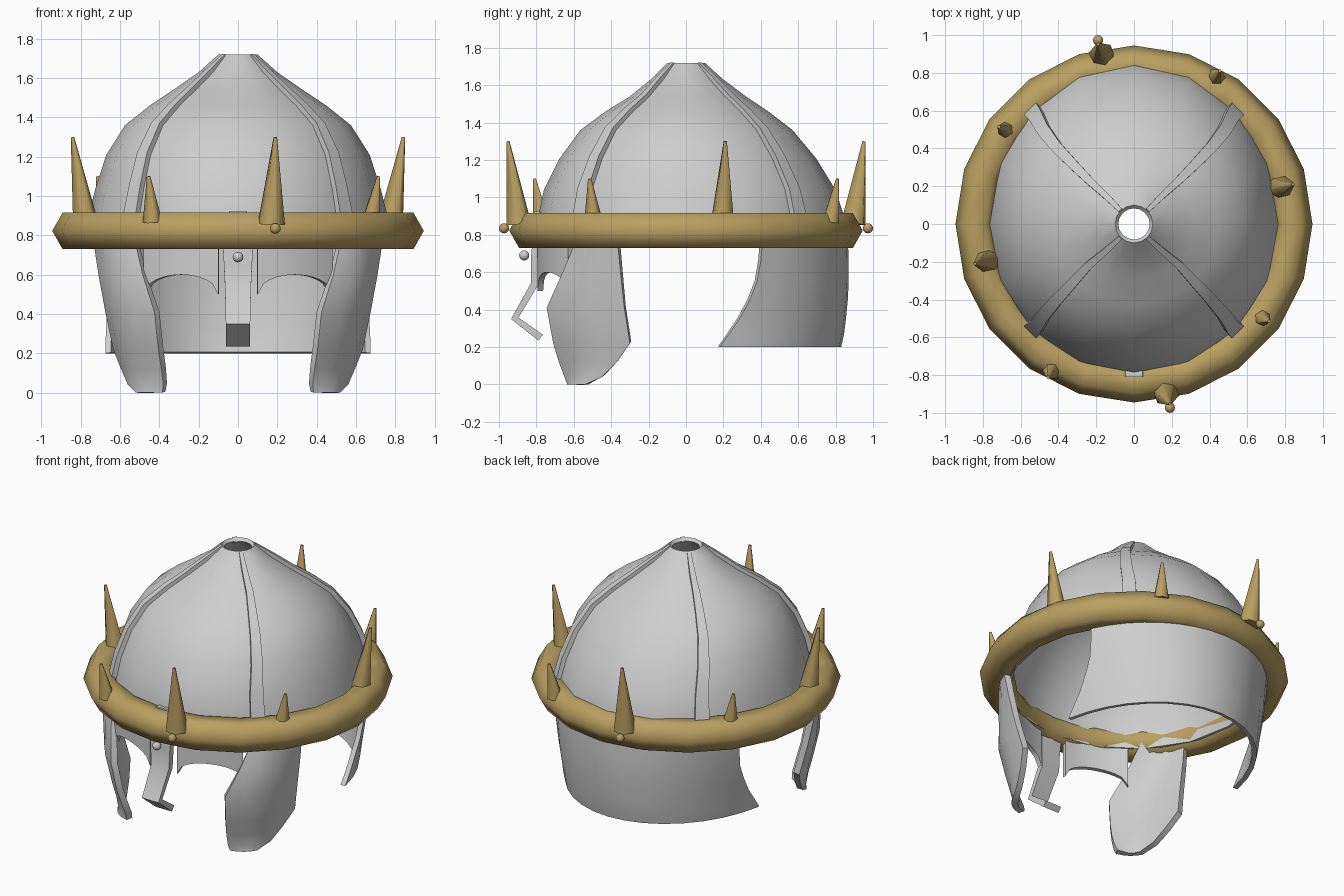
import bpy, bmesh
from math import sin, cos, pi, radians, asin, sqrt
from mathutils import Vector, Matrix

if "Cube" in bpy.data.objects:
    bpy.data.objects.remove(bpy.data.objects["Cube"])


def material(name, rgb):
    m = bpy.data.materials.new(name)
    m.use_nodes = True
    m.diffuse_color = (*rgb, 1)
    m.node_tree.nodes["Principled BSDF"].inputs["Base Color"].default_value = (*rgb, 1)
    return m


steel = material("steel", (0.62, 0.62, 0.62))
gold = material("gold", (0.49, 0.35, 0.12))


def finish(name, bm, mat, thickness=0, offset=-1, mirror=False, split=40):
    me = bpy.data.meshes.new(name)
    for f in bm.faces:
        f.smooth = True
    bm.to_mesh(me)
    bm.free()
    me.materials.append(mat)
    ob = bpy.data.objects.new(name, me)
    bpy.context.collection.objects.link(ob)
    if thickness:
        s = ob.modifiers.new("Thickness", "SOLIDIFY")
        s.thickness, s.offset = thickness, offset
    if mirror:
        ob.modifiers.new("Mirror", "MIRROR")
    if split:
        e = ob.modifiers.new("Sharp edges", "EDGE_SPLIT")
        e.split_angle = radians(split)
    return ob


def sheet(name, rows, mat, closed=False, **kw):
    """Skin a grid of points; rows run downward, columns counter-clockwise."""
    bm = bmesh.new()
    grid = [[bm.verts.new(p) for p in row] for row in rows]
    for a, b in zip(grid, grid[1:]):
        n = len(a)
        for j in range(n if closed else n - 1):
            k = (j + 1) % n
            bm.faces.new((a[j], b[j], b[k], a[k]))
    return finish(name, bm, mat, **kw)


# Dome: height, half width, front depth, back depth
DOME = [(1.72, .10, .10, .10), (1.63, .20, .19, .20), (1.54, .33, .30, .32),
        (1.46, .45, .43, .44), (1.36, .575, .565, .57), (1.21, .67, .675, .695),
        (1.04, .725, .76, .80), (.90, .76, .79, .845), (.76, .78, .80, .86)]


def dome_point(level, angle, out=0.0):
    z, a, front, back = level
    s = sin(angle)
    return Vector(((a + out) * cos(angle), ((front if s < 0 else back) + out) * s, z + out * .6))


sheet("dome", [[dome_point(l, 2 * pi * j / 16) for j in range(16)] for l in DOME],
      steel, closed=True, thickness=.025)

# Four tapering ribs over the dome seams
for k, name in enumerate(("back_left", "back_right", "front_right", "front_left")):
    ang = pi / 4 + k * pi / 2
    side = Vector((-sin(ang), cos(ang), 0))
    rows = []
    for i, level in enumerate(DOME[:-1]):
        w = .012 + .033 * i / 7
        mid = dome_point(level, ang, .02 if i else .004)
        rows.append([mid - side * w, mid + side * w])
    sheet(name + "_rib", rows, steel, thickness=.035)

# Crown ring with hexagonal section
rows = []
for i in range(7):
    t = pi / 2 - i * pi / 3 + pi / 6
    r, z = .84 + .105 * cos(t - pi / 3 * 2), .823 + .107 * sin(t - pi / 3 * 2)
    rows.append([(r * cos(j * pi / 10), r * sin(j * pi / 10), z) for j in range(20)])
ring = sheet("crown_ring", rows, gold, closed=True, split=0)
bm = bmesh.new()
bm.from_mesh(ring.data)
bmesh.ops.remove_doubles(bm, verts=bm.verts, dist=.0005)
bmesh.ops.recalc_face_normals(bm, faces=bm.faces)
bm.to_mesh(ring.data)
bm.free()


def spike(name, base, tip, radius):
    base, tip = Vector(base), Vector(tip)
    d = tip - base
    bm = bmesh.new()
    m = Matrix.Translation((base + tip) / 2) @ d.to_track_quat("Z", "Y").to_matrix().to_4x4()
    bmesh.ops.create_cone(bm, cap_ends=True, segments=6, radius1=radius, radius2=.009,
                          depth=d.length, matrix=m)
    finish(name, bm, gold, split=65)


def ball(name, centre, radius, mat):
    bm = bmesh.new()
    bmesh.ops.create_uvsphere(bm, u_segments=12, v_segments=8, radius=radius,
                              matrix=Matrix.Translation(centre))
    finish(name, bm, mat, split=0)


# Spikes and studs repeat under a half turn
for s, end in ((1, "a"), (-1, "b")):
    spike("side_spike_" + end, (s * .775, s * .195, .86), (s * .842, s * .21, 1.3), .066)
    spike("end_spike_" + end, (s * .17, -s * .895, .86), (s * .19, -s * .952, 1.3), .07)
    spike("small_spike_" + end, (s * .675, -s * .495, .87), (s * .715, -s * .515, 1.1), .05)
    spike("small_end_spike_" + end, (-s * .435, -s * .775, .87), (-s * .455, -s * .81, 1.1), .05)
    ball("ring_stud_" + end, (s * .19, -s * .973, .835), .027, gold)
ball("nose_stud", (0, -.865, .69), .027, steel)

# Neck guard: height, half width, depth, front edge
rows = []
for z, a, b, y in ((.78, .78, .865, .41), (.66, .765, .87, .40), (.55, .745, .87, .38),
                   (.45, .73, .865, .34), (.35, .71, .855, .285), (.27, .70, .845, .23),
                   (.20, .69, .83, .18)):
    t0 = asin(y / b)
    rows.append([(a * cos(t), b * sin(t), z)
                 for t in (t0 + (pi - 2 * t0) * j / 16 for j in range(17))])
sheet("neck_guard", rows, steel, thickness=.03)

# Cheek guards: height, front edge x y, rear edge x y
rows = []
for z, fx, fy, rx, ry in ((.80, .53, -.575, .74, -.37), (.60, .485, -.66, .71, -.35),
                          (.41, .425, -.745, .675, -.33), (.22, .405, -.71, .635, -.30),
                          (.12, .39, -.68, .595, -.37), (.04, .38, -.65, .56, -.45),
                          (.0, .385, -.635, .52, -.54)):
    f, r = Vector((fx, fy, z)), Vector((rx, ry, z))
    out = Vector((fy - ry, 0, 0))
    bulge = Vector((ry - fy, -(rx - fx) * -1 * -1, 0)) * .12
    rows.append([f.lerp(r, t) + bulge * 4 * t * (1 - t) for t in (0, .25, .5, .75, 1)])
sheet("cheek_guards", rows, steel, thickness=.04, mirror=True)

# Brow plates with an arched lower edge
rows = []
for i in range(5):
    row = []
    for j in range(13):
        u = j / 12
        x = .10 + .38 * u
        low = .50 + .10 * sqrt(max(0, 1 - (2 * u - 1) ** 2))
        row.append((x, -.80 * sqrt(1 - (x / .78) ** 2), .80 + (low - .80) * i / 4))
    rows.append(row)
sheet("brow_plates", rows, steel, thickness=.03, mirror=True)

# Nose guard bent out and back: depth, height, half width
sheet("nose_guard", [[(s * w, y, z) for s in (-1, 0, 1)] for y, z, w in
                     ((-.81, .925, .045), (-.82, .78, .078), (-.83, .66, .072),
                      (-.83, .54, .066), (-.935, .35, .062), (-.79, .235, .06))],
      steel, thickness=.04)
